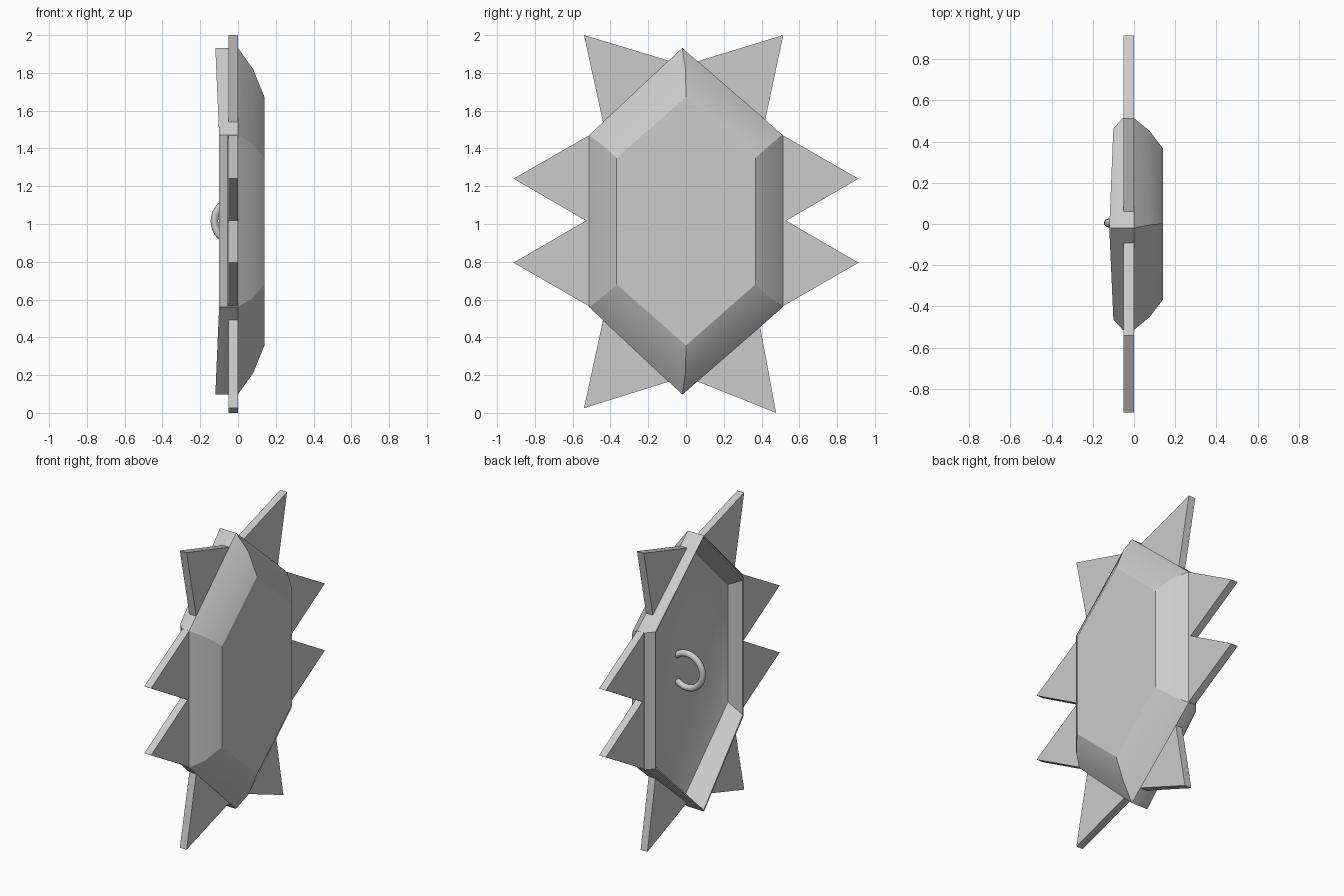
import bpy, bmesh, math

if "Cube" in bpy.data.objects:
    bpy.data.objects.remove(bpy.data.objects["Cube"])

CZ = 1.015  # vertical centre of the shield


def make_object(name, bm):
    bmesh.ops.recalc_face_normals(bm, faces=bm.faces)
    mesh = bpy.data.meshes.new(name)
    bm.to_mesh(mesh)
    bm.free()
    obj = bpy.data.objects.new(name, mesh)
    bpy.context.collection.objects.link(obj)
    return obj


# Shield body: hexagonal loops from the front panel, round the rim, into the hollow back
# (apex x, side x, half width, corner half height, apex half height, apex y)
loops = [
    (0.14, 0.14, 0.367, 0.335, 0.658, 0.0),
    (0.08, 0.075, 0.452, 0.41, 0.805, -0.003),
    (0.0, 0.0, 0.513, 0.455, 0.917, -0.02),
    (-0.055, -0.055, 0.513, 0.455, 0.917, -0.02),
    (-0.12, -0.10, 0.463, 0.455, 0.917, -0.018),
    (-0.118, -0.098, 0.455, 0.447, 0.907, -0.018),
    (0.015, 0.01, 0.455, 0.39, 0.845, -0.01),
    (0.06, 0.06, 0.345, 0.31, 0.62, 0.0),
]
bm = bmesh.new()
rings = []
for ax, sx, w, h, a, ay in loops:
    pts = [(ax, ay, CZ + a), (sx, w, CZ + h), (sx, w, CZ - h),
           (ax, ay, CZ - a), (sx, -w, CZ - h), (sx, -w, CZ + h)]
    rings.append([bm.verts.new(p) for p in pts])
for r0, r1 in zip(rings, rings[1:]):
    for i in range(6):
        j = (i + 1) % 6
        bm.faces.new((r0[i], r0[j], r1[j], r1[i]))
bm.faces.new(rings[0])
bm.faces.new(rings[-1])
body = make_object("shield_body", bm)
bpy.context.view_layer.objects.active = body
body.select_set(True)
bpy.ops.object.shade_smooth_by_angle(angle=math.radians(25))


# Spikes: flat triangular plates whose bases sink into the rim
def spike(name, outline):
    bm = bmesh.new()
    face = bm.faces.new([bm.verts.new((-0.05, y, z)) for y, z in outline])
    ext = bmesh.ops.extrude_face_region(bm, geom=[face])
    verts = [v for v in ext["geom"] if isinstance(v, bmesh.types.BMVert)]
    bmesh.ops.translate(bm, verts=verts, vec=(0.05, 0, 0))
    return make_object(name, bm)


for s, side in ((1, "right"), (-1, "left")):
    spike(f"upper_side_spike_{side}",
          [(s * 0.913, 1.24), (s * 0.505, 1.474), (s * 0.50, 1.0)])
    spike(f"lower_side_spike_{side}",
          [(s * 0.913, 0.795), (s * 0.50, 1.035), (s * 0.505, 0.56)])

spike("top_spike_right", [(0.515, 2.0), (0.415, 1.53), (0.04, 1.855)])
spike("top_spike_left", [(-0.54, 2.0), (-0.435, 1.52), (-0.06, 1.855)])
spike("bottom_spike_right", [(0.477, 0.0), (0.39, 0.47), (0.04, 0.175)])
spike("bottom_spike_left", [(-0.54, 0.025), (-0.435, 0.51), (-0.06, 0.175)])

# Handle: open ring on the hollow back
curve = bpy.data.curves.new("handle", "CURVE")
curve.dimensions = "3D"
curve.bevel_depth = 0.021
curve.bevel_resolution = 3
curve.use_fill_caps = True
n = 25
spline = curve.splines.new("POLY")
spline.points.add(n - 1)
for i, p in enumerate(spline.points):
    t = math.radians(48 + 264 * i / (n - 1))
    p.co = (-0.012 + 0.113 * math.cos(t), 0.005, CZ + 0.113 * math.sin(t), 1)
spline.use_smooth = True
bpy.context.collection.objects.link(bpy.data.objects.new("handle", curve))
